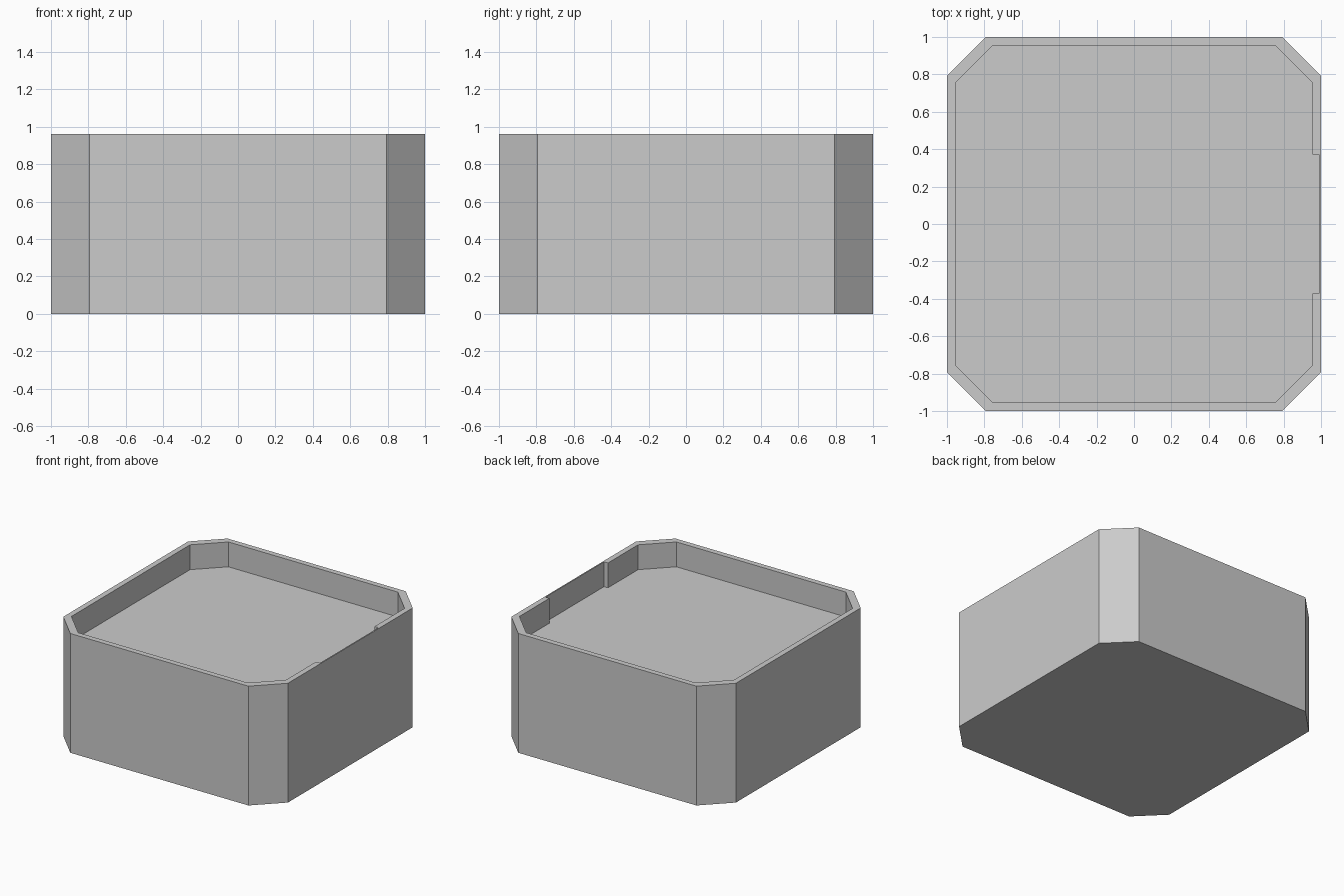
import bpy
import bmesh

cube = bpy.data.objects.get("Cube")
if cube:
    bpy.data.objects.remove(cube, do_unlink=True)

HEIGHT, FLOOR = 0.96, 0.76

grey = bpy.data.materials.new("light grey")
grey.use_nodes = True
colour = (0.6, 0.6, 0.6, 1)
grey.diffuse_color = colour
grey.node_tree.nodes["Principled BSDF"].inputs["Base Color"].default_value = colour


def octagon(half, flat):
    """Counter-clockwise square outline with chamfered corners, starting on the +x side."""
    points, corner = [], [(half, flat), (flat, half)]
    for _ in range(4):
        points += corner
        corner = [(-y, x) for x, y in corner]
    return points


outer = octagon(1.0, 0.793)
# The pocket has a shallow notch cut into its left wall
notch = [(0.955, -0.372), (0.99, -0.372), (0.99, 0.372), (0.955, 0.372)]
inner = octagon(0.955, 0.754) + notch

bm = bmesh.new()


def ring(points, z):
    return [bm.verts.new((x, y, z)) for x, y in points]


def walls(low, high):
    for i in range(len(low)):
        j = (i + 1) % len(low)
        bm.faces.new((low[i], low[j], high[j], high[i]))


# Outside walls and underside
base, rim = ring(outer, 0), ring(outer, HEIGHT)
walls(base, rim)
bm.faces.new(base[::-1])

# Pocket walls and floor
floor, lip = ring(inner, FLOOR), ring(inner, HEIGHT)
walls(lip, floor)
bm.faces.new(floor)

# Flat rim between the two outlines
for i in range(7):
    bm.faces.new((rim[i], rim[i + 1], lip[i + 1], lip[i]))
bm.faces.new((rim[7], rim[0], lip[0], *lip[:7:-1], lip[7]))

bmesh.ops.recalc_face_normals(bm, faces=bm.faces)
mesh = bpy.data.meshes.new("octagonal_tray")
bm.to_mesh(mesh)
bm.free()
mesh.materials.append(grey)
tray = bpy.data.objects.new("octagonal_tray", mesh)
bpy.context.collection.objects.link(tray)
